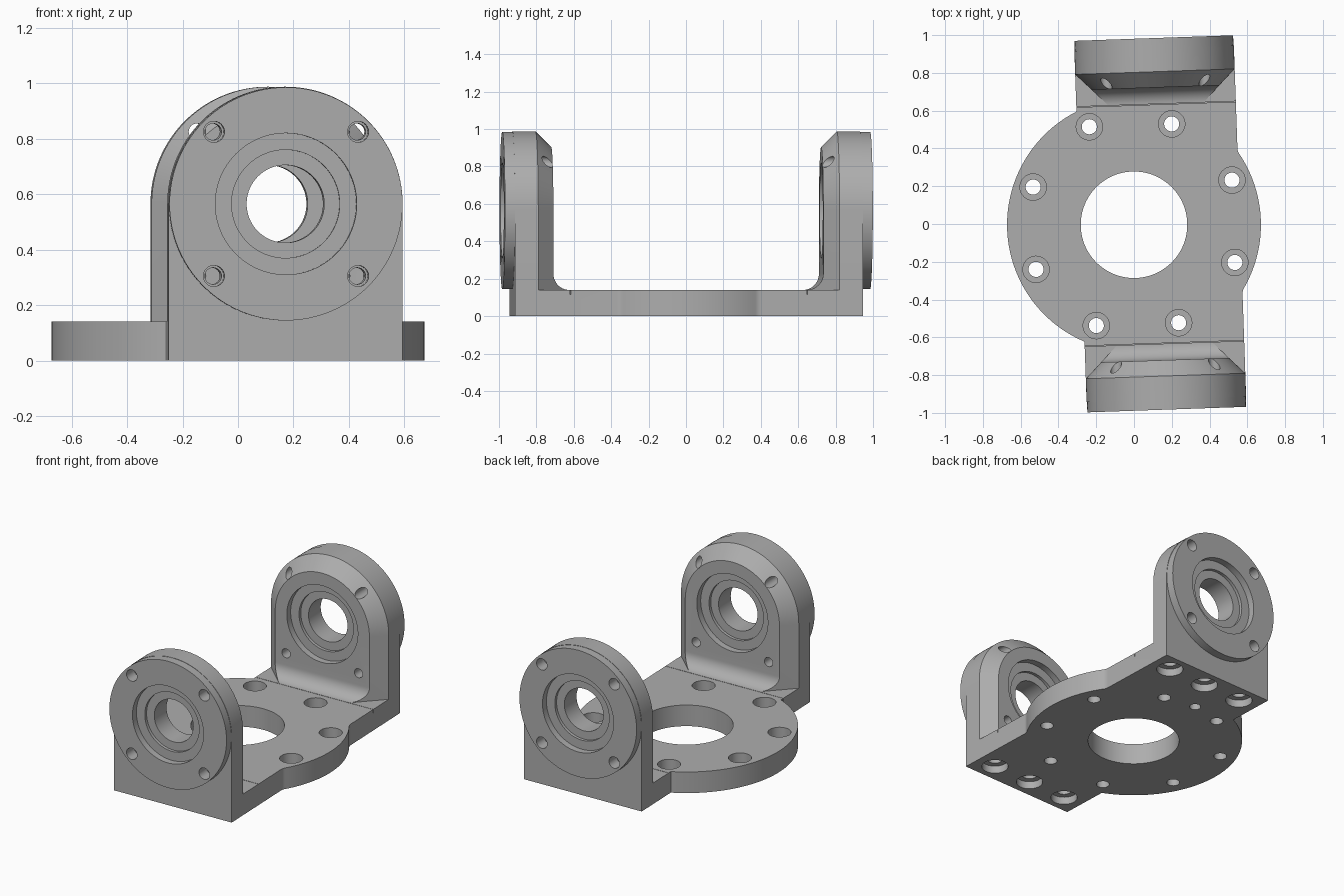
import bpy, bmesh, math
from mathutils import Matrix

if "Cube" in bpy.data.objects:
    bpy.data.objects.remove(bpy.data.objects["Cube"])

# Main dimensions
CX, CZ = 0.139, 0.565            # bearing axis
HALF = 0.4225                    # half width of the brackets
END, FACE, SEAT, TOP = 0.93, 0.722, 0.115, 0.14
FOOT, CHAMFER = 0.635, 0.806
DISC, BOLT_CIRCLE = 0.672, 0.57
TURN = Matrix.Translation((0, -0.004, 0)) @ Matrix.Rotation(math.radians(2), 4, "Z")

metal = bpy.data.materials.new("machined grey")
metal.use_nodes = True
GREY = (0.42, 0.42, 0.42, 1)
metal.diffuse_color = GREY
bsdf = metal.node_tree.nodes["Principled BSDF"]
bsdf.inputs["Base Color"].default_value = GREY
bsdf.inputs["Roughness"].default_value = 0.6


def loft(name, rings):
    """Skin a row of equal-length rings and cap both ends."""
    bm = bmesh.new()
    rows = [[bm.verts.new(p) for p in ring] for ring in rings]
    n = len(rows[0])
    for a, b in zip(rows, rows[1:]):
        for i in range(n):
            j = (i + 1) % n
            bm.faces.new((a[i], a[j], b[j], b[i]))
    bm.faces.new(rows[0][::-1])
    bm.faces.new(rows[-1])
    bm.transform(TURN)
    bmesh.ops.recalc_face_normals(bm, faces=bm.faces)
    mesh = bpy.data.meshes.new(name)
    bm.to_mesh(mesh)
    bm.free()
    mesh.materials.append(metal)
    obj = bpy.data.objects.new(name, mesh)
    bpy.context.collection.objects.link(obj)
    return obj


def arc(cx, cy, r, start, end, steps):
    angles = [math.radians(start + (end - start) * i / steps) for i in range(steps + 1)]
    return [(cx + r * math.cos(a), cy + r * math.sin(a)) for a in angles]


def box(name, x0, x1, y0, y1, z0, z1):
    return loft(name, [[(x0, y0, z), (x1, y0, z), (x1, y1, z), (x0, y1, z)] for z in (z0, z1)])


def turned_z(name, x, y, steps, n=32):
    """Stepped round solid along z from (radius, z) pairs."""
    return loft(name, [[(px, py, z) for px, py in arc(x, y, r, 0, 360, n)[:-1]] for r, z in steps])


def turned_y(name, x, z, side, steps, n=96):
    """Stepped round solid along y from (radius, y) pairs."""
    return loft(name, [[(px, side * y, pz) for px, pz in arc(x, z, r, 0, 360, n)[:-1]]
                       for r, y in steps])


def activate(obj):
    bpy.ops.object.select_all(action="DESELECT")
    obj.select_set(True)
    bpy.context.view_layer.objects.active = obj


def combine(obj, tools, operation="DIFFERENCE"):
    activate(obj)
    for tool in tools:
        mod = obj.modifiers.new("cut", "BOOLEAN")
        mod.operation, mod.solver, mod.object = operation, "EXACT", tool
        bpy.ops.object.modifier_apply(modifier=mod.name)


def discard(tools):
    for tool in tools:
        bpy.data.objects.remove(tool)


def smooth(obj):
    activate(obj)
    bpy.ops.object.shade_smooth_by_angle(angle=math.radians(25))


# Base plate outline: disc merged with an off-centre bar, blended on the right
right, left, blend = CX + HALF, CX - HALF, 0.06
by = math.sqrt((DISC + blend) ** 2 - (right + blend) ** 2)
turn = math.degrees(math.atan2(by, right + blend))
corner = math.degrees(math.acos(left / DISC))
lower = [(left, -END), (right, -END)] + arc(right + blend, -by, blend, 180, 180 - turn, 8)
upper = arc(right + blend, by, blend, 180 + turn, 180, 8) + [(right, END), (left, END)]
outline = (lower + arc(0, 0, DISC, -turn, turn, 32)[1:-1] + upper
           + arc(0, 0, DISC, corner, 360 - corner, 72))
plate = loft("base_plate", [[(x, y, z) for x, y in outline] for z in (0, TOP)])

# Plate cuts: centre bore, bolt circle, bracket seats, screws and pin holes
cuts = [turned_z("centre_bore", 0, 0, [(0.282, -0.1), (0.282, 0.3)], 96)]
for k in range(8):
    a = math.radians(22.5 + 45 * k)
    cuts.append(turned_z("bolt_hole", BOLT_CIRCLE * math.cos(a), BOLT_CIRCLE * math.sin(a),
                         [(0.04, -0.1), (0.04, 0.06), (0.07, 0.06), (0.07, 0.2)]))
cuts.append(turned_z("pin_hole", 0, BOLT_CIRCLE, [(0.035, -0.1), (0.035, 0.08)]))
for side in (-1, 1):
    y0, y1 = sorted((side * (FOOT - 0.003), side * 1.1))
    cuts.append(box("seat", -1, 1, y0, y1, SEAT, 0.3))
    for dx in (-0.288, 0, 0.288):
        cuts.append(turned_z("screw_hole", CX + dx, side * 0.81,
                             [(0.082, -0.1), (0.082, 0.05), (0.045, 0.05), (0.045, 0.2)]))
combine(plate, cuts)
discard(cuts)
smooth(plate)


def arch(y, inset):
    """Round-topped bracket section at depth y."""
    r = HALF - inset
    pts = [(CX + r, SEAT + 0.005)] + arc(CX, CZ, r, 0, 180, 64) + [(CX - r, SEAT + 0.005)]
    return [(x, y, z) for x, z in pts]


for side, label in ((-1, "front"), (1, "back")):
    # Bracket body: chamfered arch trimmed by an upright with a filleted foot
    body = loft(label + "_bracket", [arch(side * END, 0), arch(side * CHAMFER, 0),
                                     arch(side * 0.62, CHAMFER - 0.62)])
    fillet = FACE - FOOT
    upright = [(1.1, 0), (1.1, 1.2), (FACE, 1.2)] + arc(FOOT, TOP + fillet, fillet, 0, -90, 12)
    upright.append((FOOT, 0))
    trim = loft("trim", [[(x, side * y, z) for y, z in upright] for x in (-1, 1)])
    combine(body, [trim], "INTERSECT")

    # Foot let into the plate
    y0, y1 = sorted((side * FOOT, side * END))
    box(label + "_foot", left, right, y0, y1, SEAT, TOP)

    # Round outer flange
    flange = turned_y(label + "_flange", CX, CZ, side, [(HALF - 0.002, END), (HALF - 0.002, 0.984)])

    # Stepped bearing bore and four bolt holes through both
    bore = [(0.255, 1.1), (0.255, 0.94), (0.195, 0.94), (0.195, 0.92), (0.14, 0.92),
            (0.14, 0.785), (0.195, 0.785), (0.195, 0.765), (0.255, 0.765), (0.255, 0.5)]
    holes = [turned_y("bore", CX, CZ, side, bore)]
    for dx in (-0.26, 0.26):
        for dz in (-0.26, 0.26):
            holes.append(turned_y("bolt", CX + dx, CZ + dz, side,
                                  [(0.038, 1.1), (0.038, 0.9), (0.03, 0.9), (0.03, 0.5)], 24))
    for part in (body, flange):
        combine(part, holes)
        smooth(part)
    discard(holes + [trim])
